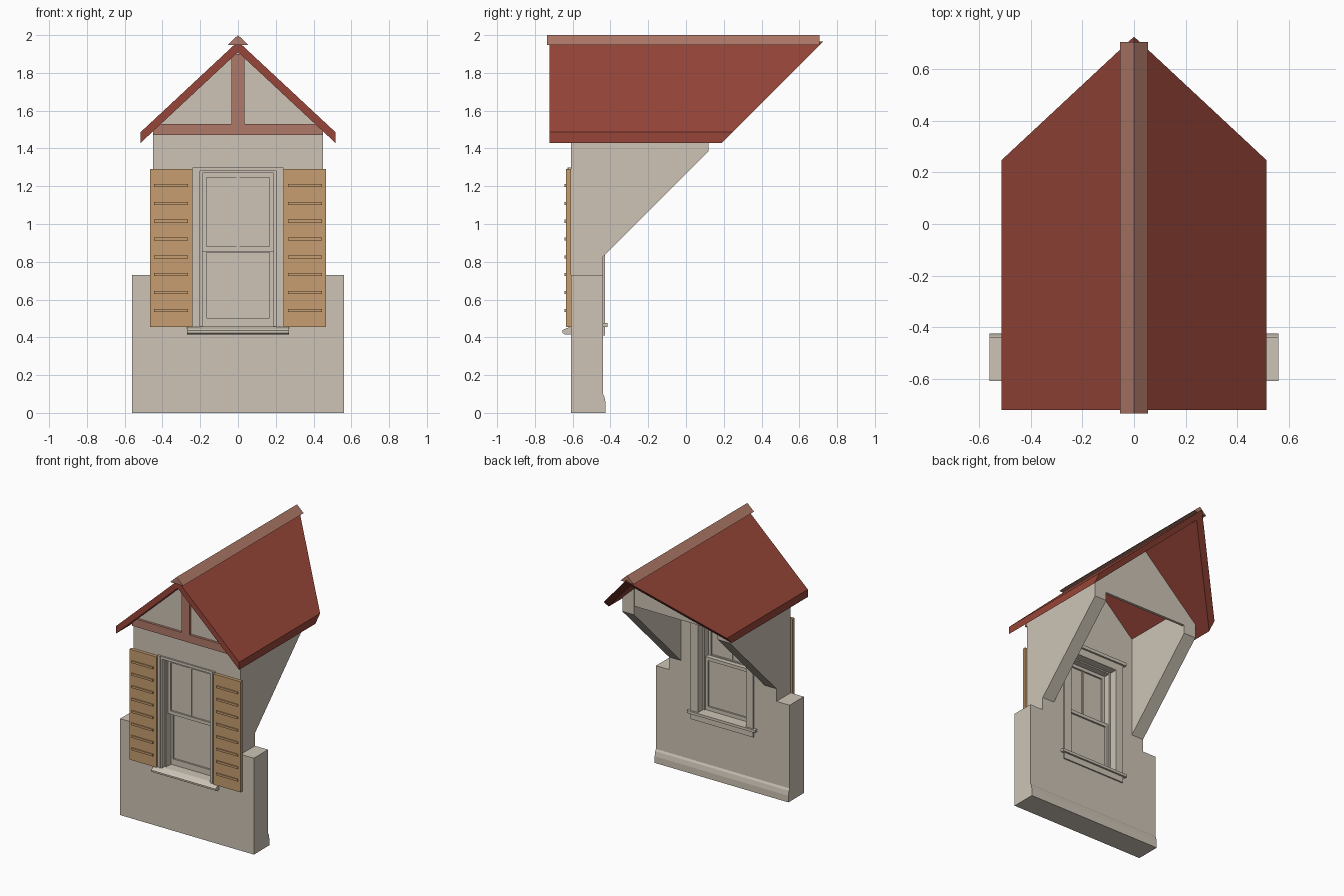
import bpy
import bmesh
from mathutils import Vector

cube = bpy.data.objects.get("Cube")
if cube:
    bpy.data.objects.remove(cube, do_unlink=True)


def material(name, rgb):
    linear = [((c / 255 + 0.055) / 1.055) ** 2.4 for c in rgb] + [1]
    m = bpy.data.materials.new(name)
    m.use_nodes = True
    m.diffuse_color = linear
    m.node_tree.nodes["Principled BSDF"].inputs["Base Color"].default_value = linear
    return m


PLASTER = material("plaster", (205, 196, 182))
ROOF = material("roof_red", (151, 69, 56))
TIMBER = material("timber", (175, 121, 104))
SHUTTER = material("shutter_tan", (199, 158, 112))


def prism(name, profile, axis, start, end, mat, slant=None):
    """Extrude a profile along x (points y, z) or y (points x, z).
    With slant, remove everything behind the plane y = z - slant."""
    def place(p, d):
        return (d, p[0], p[1]) if axis == "x" else (p[0], d, p[1])
    bm = bmesh.new()
    base = bm.faces.new([bm.verts.new(place(p, start)) for p in profile])
    step = Vector(place((0, 0), end - start))
    grown = bmesh.ops.extrude_face_region(bm, geom=[base], use_keep_orig=True)["geom"]
    bmesh.ops.translate(bm, vec=step, verts=[g for g in grown if isinstance(g, bmesh.types.BMVert)])
    if slant is not None:
        geom = bm.verts[:] + bm.edges[:] + bm.faces[:]
        bmesh.ops.bisect_plane(bm, geom=geom, plane_co=(0, -slant, 0),
                               plane_no=(0, 1, -1), clear_outer=True)
        rim = [e for e in bm.edges if e.is_boundary]
        bmesh.ops.edgeloop_fill(bm, edges=rim)
    bmesh.ops.recalc_face_normals(bm, faces=bm.faces[:])
    mesh = bpy.data.meshes.new(name)
    bm.to_mesh(mesh)
    bm.free()
    mesh.materials.append(mat)
    obj = bpy.data.objects.new(name, mesh)
    bpy.context.scene.collection.objects.link(obj)
    return obj


def box(name, x, y, z, mat=PLASTER):
    corners = [(x[0], z[0]), (x[1], z[0]), (x[1], z[1]), (x[0], z[1])]
    return prism(name, corners, "y", y[0], y[1], mat)


def span(side, a, b):
    return tuple(sorted((side * a, side * b)))


# Main levels
FRONT, BACK = -0.61, -0.44
EAVE_X, EAVE_Z, APEX, THICK = 0.515, 1.43, 1.91, 0.057


def soffit(x):
    return APEX - (APEX - EAVE_Z) * abs(x) / EAVE_X


# Front wall with its gable, and a window opening cut through it
half = [(0.56, 0), (0.56, 0.73), (0.45, 0.73), (0.45, soffit(0.45))]
outline = half + [(0, APEX)] + [(-x, z) for x, z in reversed(half)]
wall = prism("front_wall", outline, "y", FRONT, BACK, PLASTER)
cutter = box("opening_cutter", (-0.2, 0.2), (-0.8, -0.2), (0.455, 1.28))
cutter.hide_render = True
cut = wall.modifiers.new("opening", "BOOLEAN")
cut.object = cutter
cut.operation = "DIFFERENCE"
cut.solver = "EXACT"
bpy.context.view_layer.objects.active = wall
bpy.ops.object.modifier_apply(modifier=cut.name)
bpy.data.objects.remove(cutter, do_unlink=True)

# Baseboard along the inside
prism("baseboard", [(BACK, 0), (-0.425, 0), (-0.425, 0.05), (-0.432, 0.085), (BACK, 0.1)],
      "x", -0.56, 0.56, PLASTER)

# Side cheeks, cut along the main roof slope
for side, label in ((1, "left"), (-1, "right")):
    section = [(side * 0.35, 0.7), (side * 0.45, 0.7),
               (side * 0.45, soffit(0.45)), (side * 0.35, soffit(0.35))]
    prism(label + "_cheek", section, "y", BACK, 0.12, PLASTER, slant=1.265)

# Rear gable panel
prism("rear_gable", [(-0.35, 1.45), (0.35, 1.45), (0.35, soffit(0.35)),
                     (0, APEX), (-0.35, soffit(0.35))], "y", 0.1, 0.119, PLASTER)

# Roof and ridge cap
prism("roof", [(-EAVE_X, EAVE_Z), (0, APEX), (EAVE_X, EAVE_Z), (EAVE_X, EAVE_Z + THICK),
               (0, APEX + THICK), (-EAVE_X, EAVE_Z + THICK)], "y", -0.722, 0.9, ROOF, slant=1.24)
prism("ridge_cap", [(-0.055, 1.948), (0.055, 1.948), (0, 2.0)], "y", -0.735, 0.706, TIMBER)

# Gable timbers
box("gable_beam", (-0.45, 0.45), (-0.628, FRONT), (1.47, 1.53), TIMBER)
box("gable_post", (-0.034, 0.034), (-0.628, FRONT), (1.53, 1.9), TIMBER)

# Shutters with raised slats
for side, label in ((1, "left"), (-1, "right")):
    box(label + "_shutter", span(side, 0.24, 0.465), (-0.634, FRONT), (0.455, 1.292), SHUTTER)
    for i in range(8):
        z = 0.543 + i * 0.0943
        box(f"{label}_slat_{i + 1}", span(side, 0.266, 0.445), (-0.642, -0.633),
            (z - 0.008, z + 0.008), SHUTTER)

# Window casings outside and inside, and jamb liners
for side, label in ((1, "left"), (-1, "right")):
    box(label + "_outer_casing", span(side, 0.2, 0.24), (-0.622, FRONT), (0.455, 1.3))
    box(label + "_outer_bead", span(side, 0.215, 0.228), (-0.628, -0.62), (0.455, 1.3))
    box(label + "_inner_casing", span(side, 0.2, 0.262), (BACK, -0.43), (0.475, 1.28))
    box(label + "_jamb_liner", span(side, 0.188, 0.2), (-0.59, -0.49), (0.455, 1.28))
box("outer_head_casing", (-0.2, 0.2), (-0.622, FRONT), (1.28, 1.3))
box("inner_head_casing", (-0.262, 0.262), (BACK, -0.43), (1.28, 1.335))
box("inner_head_cap", (-0.28, 0.28), (BACK, -0.416), (1.335, 1.36))
box("head_liner", (-0.188, 0.188), (-0.59, -0.49), (1.27, 1.28))

# Sills
prism("outer_sill", [(-0.56, 0.457), (-0.56, 0.415), (-0.64, 0.415), (-0.655, 0.424),
                     (-0.655, 0.436), (-0.645, 0.443), (-0.61, 0.457)],
      "x", -0.27, 0.27, PLASTER)
box("inner_stool", (-0.285, 0.285), (BACK, -0.416), (0.455, 0.475))
box("inner_sill_board", (-0.2, 0.2), (-0.5, BACK), (0.455, 0.475))
box("inner_apron", (-0.262, 0.262), (BACK, -0.43), (0.41, 0.455))


def sash(name, y, z, stile, top, bottom):
    w = 0.188
    for side, label in ((1, "left"), (-1, "right")):
        box(f"{name}_{label}_stile", span(side, w - stile, w), y, z)
    box(name + "_top_rail", (stile - w, w - stile), y, (z[1] - top, z[1]))
    box(name + "_bottom_rail", (stile - w, w - stile), y, (z[0], z[0] + bottom))
    mid = (y[0] + y[1]) / 2
    box(name + "_pane", (stile - w, w - stile), (mid - 0.004, mid + 0.004),
        (z[0] + bottom, z[1] - top))


# Sliding sashes, the upper one in front and divided by a bar
sash("upper_sash", (-0.572, -0.538), (0.855, 1.27), 0.022, 0.025, 0.025)
box("upper_sash_bar", (-0.007, 0.007), (-0.566, -0.544), (0.88, 1.245))
sash("lower_sash", (-0.536, -0.502), (0.457, 0.875), 0.02, 0.025, 0.045)
